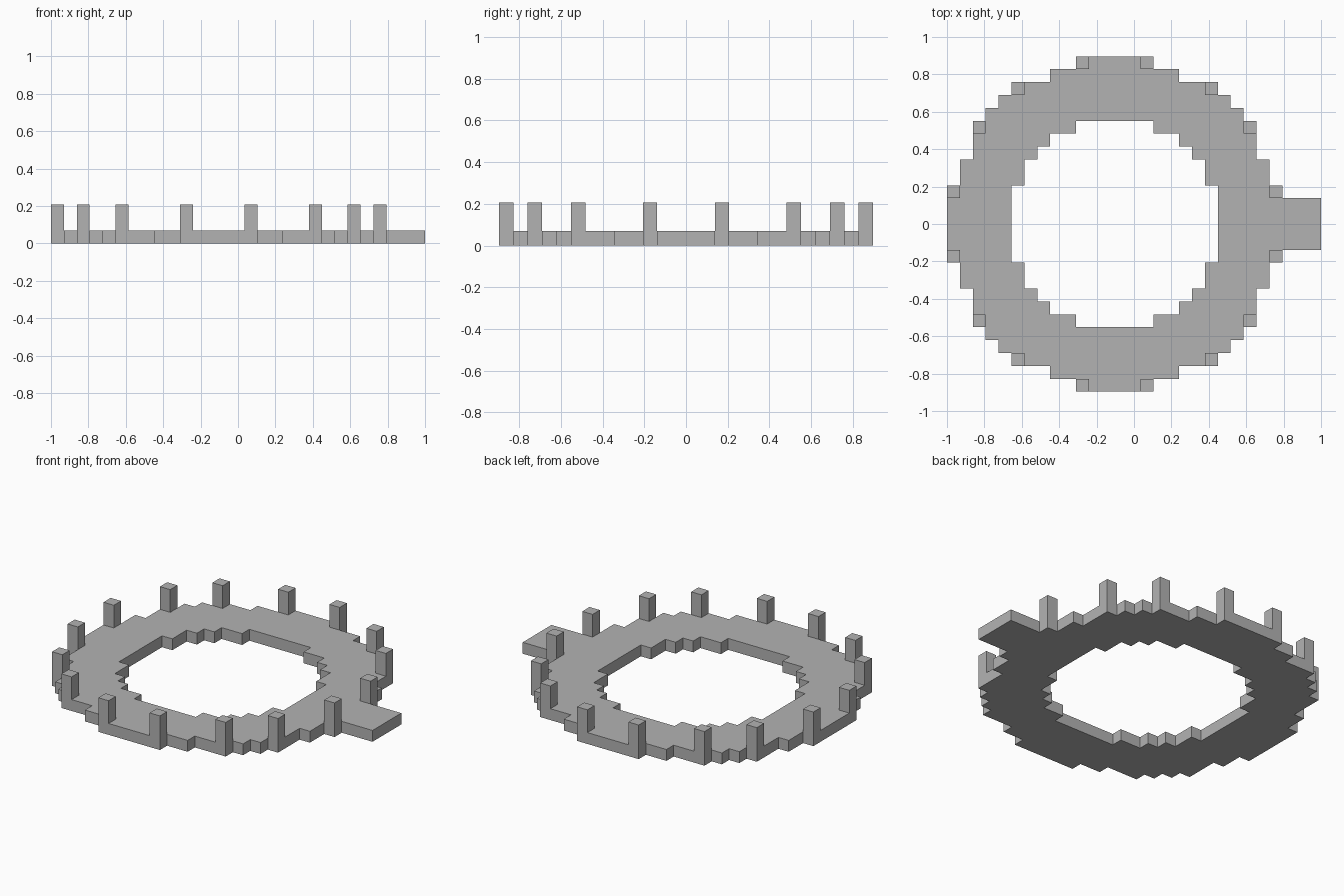
import bpy
import bmesh
from mathutils import Matrix, Vector

cube = bpy.data.objects.get("Cube")
if cube:
    bpy.data.objects.remove(cube, do_unlink=True)

U = 2 / 29                            # one grid block
CENTRE = Vector((-1 + 13 * U, 0, 0))  # middle of the ring

stone = bpy.data.materials.new("plain grey")
stone.use_nodes = True
grey = (0.45, 0.45, 0.45, 1)
stone.diffuse_color = grey
stone.node_tree.nodes["Principled BSDF"].inputs["Base Color"].default_value = grey


def finish(name, bm, mirrored=False):
    """Turn block-sized geometry into an object, optionally mirrored in x and y."""
    bmesh.ops.scale(bm, vec=(U, U, U), verts=bm.verts)
    bmesh.ops.recalc_face_normals(bm, faces=bm.faces)
    mesh = bpy.data.meshes.new(name)
    bm.to_mesh(mesh)
    bm.free()
    mesh.materials.append(stone)
    obj = bpy.data.objects.new(name, mesh)
    obj.location = CENTRE
    bpy.context.collection.objects.link(obj)
    if mirrored:
        mod = obj.modifiers.new("Mirror", "MIRROR")
        mod.use_axis = (True, True, False)
    return obj


def add_box(bm, low, high):
    low, high = Vector(low), Vector(high)
    size = high - low
    matrix = Matrix.Translation((low + high) / 2) @ Matrix.Diagonal((*size, 1))
    bmesh.ops.create_cube(bm, size=1, matrix=matrix)


def staircase(steps):
    """Quarter outline from the x axis to the y axis; each step is (x, top y)."""
    points, y = [], 0
    for x, top in steps:
        points += [(x, y), (x, top)]
        y = top
    return points + [(0, y)]


# Stepped ring: one quarter, left open on the mirror planes
outer = staircase([(13, 3), (12, 5), (11, 8), (10, 9), (9, 10), (8, 11), (5, 12), (3, 13)])
inner = staircase([(8, 3), (7, 5), (6, 6), (5, 7), (3, 8)])
outline = outer + inner[::-1]
bm = bmesh.new()
bottom = [bm.verts.new((x, y, 0)) for x, y in outline]
top = [bm.verts.new((x, y, 1)) for x, y in outline]
bm.faces.new(bottom[::-1])
bm.faces.new(top)
for i in range(len(outline)):
    j = (i + 1) % len(outline)
    on_seam = any(outline[i][a] == 0 and outline[j][a] == 0 for a in (0, 1))
    if not on_seam:
        bm.faces.new((bottom[i], bottom[j], top[j], top[i]))
finish("stepped_ring", bm, mirrored=True)

# Posts standing on the outer corners
bm = bmesh.new()
for x, y in [(12, 2), (10, 7), (7, 10), (2, 12)]:
    add_box(bm, (x, y, 1), (x + 1, y + 1, 3))
finish("rim_posts", bm, mirrored=True)

# Flat walkway on the left side
bm = bmesh.new()
add_box(bm, (13, -2, 0), (16, 2, 1))
finish("walkway", bm)
